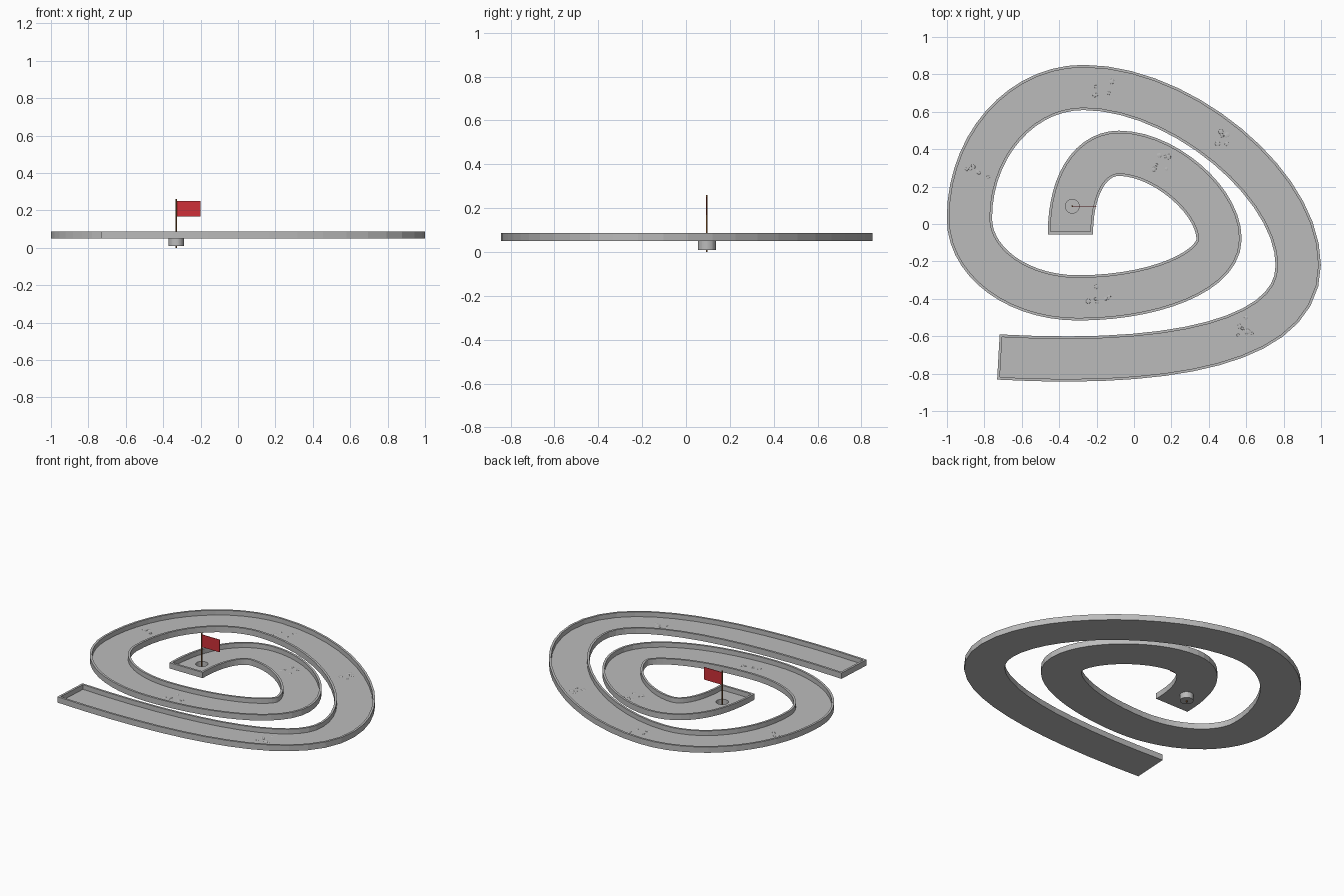
import bpy, bmesh, math, random
from mathutils import Vector

if "Cube" in bpy.data.objects:
    bpy.data.objects.remove(bpy.data.objects["Cube"])

random.seed(4)


def material(name, rgb):
    m = bpy.data.materials.new(name)
    m.diffuse_color = (*rgb, 1)
    m.use_nodes = True
    m.node_tree.nodes["Principled BSDF"].inputs["Base Color"].default_value = m.diffuse_color
    return m


GREY = material("concrete_grey", (0.5, 0.5, 0.5))
RED = material("flag_red", (0.62, 0.03, 0.04))
BROWN = material("pole_brown", (0.2, 0.08, 0.02))

Z_BOTTOM, Z_FLOOR, Z_RIM = 0.049, 0.056, 0.087
HALF, WALL = 0.121, 0.014
CUP = Vector((-0.33, 0.095))


def finish(bm, name, mat):
    bmesh.ops.recalc_face_normals(bm, faces=bm.faces)
    me = bpy.data.meshes.new(name)
    bm.to_mesh(me)
    bm.free()
    me.materials.append(mat)
    ob = bpy.data.objects.new(name, me)
    bpy.context.collection.objects.link(ob)
    return ob


def sweep(name, rows, profile):
    """Carry a closed (offset, height) profile along (point, normal) rows."""
    bm = bmesh.new()
    rings = [[bm.verts.new((p.x + n.x * o, p.y + n.y * o, z)) for o, z in profile]
             for p, n in rows]
    k = len(profile)
    for a, b in zip(rings, rings[1:]):
        for i in range(k):
            j = (i + 1) % k
            bm.faces.new((a[i], a[j], b[j], b[i]))
    bm.faces.new(rings[0])
    bm.faces.new(rings[-1])
    return finish(bm, name, GREY)


def lathe(name, profile, centre, mat, sides):
    bm = bmesh.new()
    vs = [bm.verts.new((centre.x + r, centre.y, z)) for r, z in profile]
    es = [bm.edges.new(pair) for pair in zip(vs, vs[1:])]
    bmesh.ops.spin(bm, geom=vs + es, cent=(centre.x, centre.y, 0), axis=(0, 0, 1),
                   angle=math.tau, steps=sides, use_duplicate=False)
    bmesh.ops.remove_doubles(bm, verts=bm.verts, dist=1e-5)
    return finish(bm, name, mat)


# Spiral centre line: Bezier knots as (point, handle in, handle out)
KNOTS = [
    ((-0.725, -0.711), (0, 0), (0.925, -0.052)),
    ((0.878, -0.22), (0, -0.41), (0, 0.43)),
    ((-0.27, 0.73), (0.52, 0), (-0.336, 0)),
    ((-0.88, 0.03), (0, 0.386), (0, -0.235)),
    ((-0.30, -0.395), (-0.32, 0), (0.415, 0)),
    ((0.455, -0.08), (0, -0.172), (0, 0.205)),
    ((-0.08, 0.378), (0.24, 0), (-0.15, 0)),
    ((-0.34, -0.055), (0, 0.27), (0, 0)),
]
STEPS = 14
path = []
for (p0, _, h0), (p3, h3, _) in zip(KNOTS, KNOTS[1:]):
    a, d = Vector(p0), Vector(p3)
    b, c = a + Vector(h0), d + Vector(h3)
    for i in range(STEPS + 1):
        if i == 0 and path:
            continue
        t = i / STEPS
        s = 1 - t
        p = a * s**3 + b * 3 * s * s * t + c * 3 * s * t * t + d * t**3
        tan = ((b - a) * s * s + (c - b) * 2 * s * t + (d - c) * t * t).normalized()
        path.append((p, Vector((-tan.y, tan.x))))


def inset(end, sign):
    """Row moved inward along the lane by one wall thickness."""
    p, n = end
    return p + Vector((n.y, -n.x)) * WALL * sign, n


start, stop = inset(path[0], 1), inset(path[-1], -1)

# Lane: floor with a raised rim on both sides
IN = HALF - WALL
lane_profile = [(-HALF, Z_BOTTOM), (HALF, Z_BOTTOM), (HALF, Z_RIM), (IN, Z_RIM),
                (IN, Z_FLOOR), (-IN, Z_FLOOR), (-IN, Z_RIM), (-HALF, Z_RIM)]
lane = sweep("lane", [start] + path[1:-1] + [stop], lane_profile)

# End walls
box = [(-HALF, Z_BOTTOM), (HALF, Z_BOTTOM), (HALF, Z_RIM), (-HALF, Z_RIM)]
sweep("start_wall", [path[0], start], box)
sweep("end_wall", [stop, path[-1]], box)

# Hole through the floor
cutter = lathe("hole_cutter", [(0, 0.02), (0.039, 0.02), (0.039, 0.2), (0, 0.2)],
               CUP, GREY, 32)
cutter.hide_render = True
cutter.hide_set(True)
mod = lane.modifiers.new("hole", 'BOOLEAN')
mod.operation = 'DIFFERENCE'
mod.solver = 'EXACT'
mod.object = cutter

# Cup below the hole
lathe("cup", [(0, 0.01), (0.041, 0.01), (0.041, Z_FLOOR), (0.037, Z_FLOOR),
              (0.037, 0.015), (0, 0.015)], CUP, GREY, 32)

# Flag pole and flag
lathe("flag_pole", [(0, 0), (0.004, 0), (0.004, 0.26), (0, 0.26)], CUP, BROWN, 12)
bm = bmesh.new()
bmesh.ops.create_cube(bm, size=1)
for v in bm.verts:
    v.co = (CUP.x + 0.067 + v.co.x * 0.126, CUP.y + v.co.y * 0.003, 0.209 + v.co.z * 0.082)
finish(bm, "flag", RED)

# Shallow bumps scattered in patches on the floor
bm = bmesh.new()
for cx, cy in [(-0.17, 0.73), (0.45, 0.47), (-0.84, 0.28), (0.16, 0.32),
               (-0.19, -0.38), (0.61, -0.55)]:
    for _ in range(7):
        geo = bmesh.ops.create_icosphere(bm, subdivisions=2, radius=1)
        x, y = cx + random.uniform(-0.06, 0.06), cy + random.uniform(-0.05, 0.05)
        r = random.uniform(0.007, 0.014)
        for v in geo["verts"]:
            v.co = (x + v.co.x * r, y + v.co.y * r, Z_FLOOR + v.co.z * 0.002)
finish(bm, "floor_bumps", GREY)
